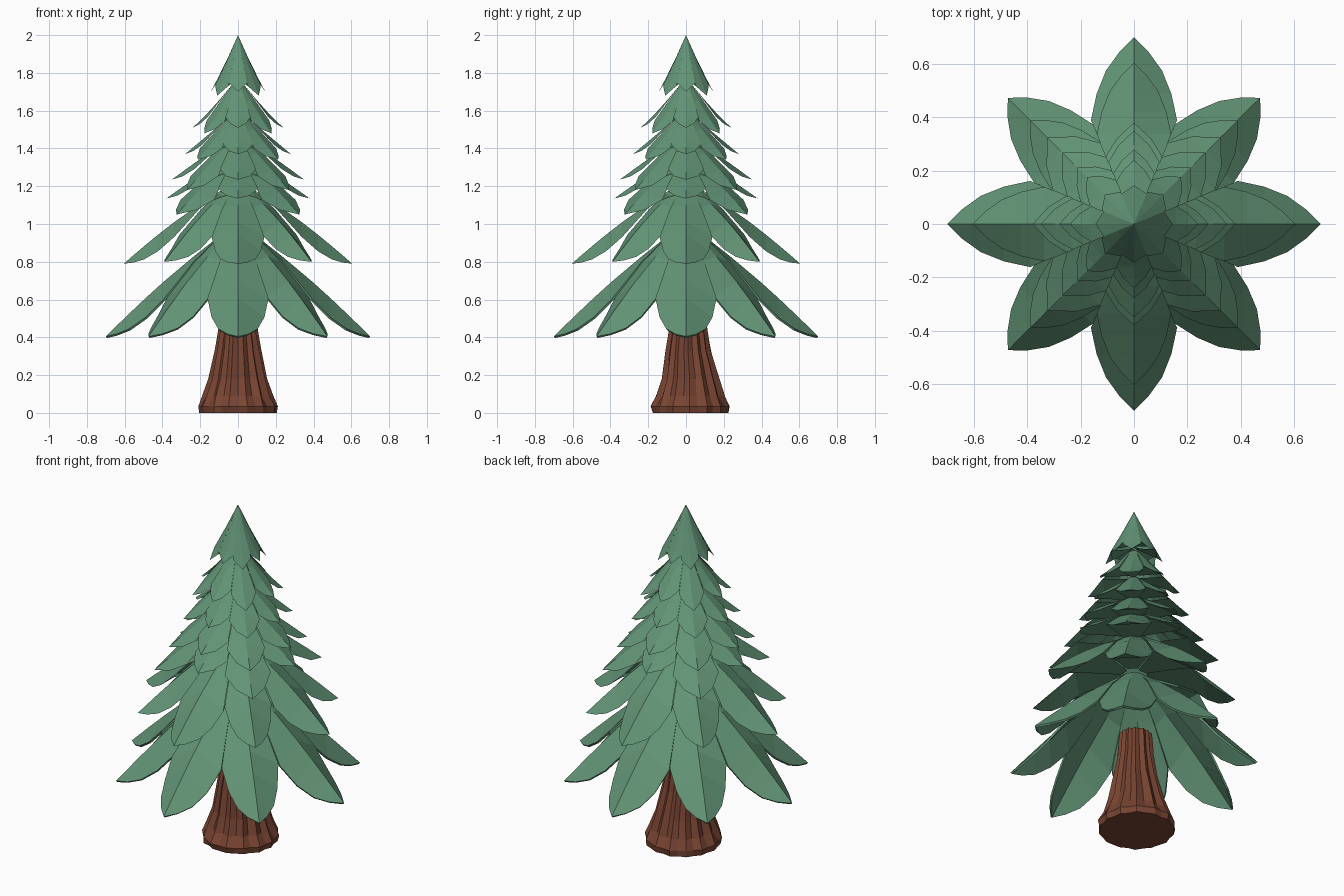
import bpy, bmesh, math, random

if "Cube" in bpy.data.objects:
    bpy.data.objects.remove(bpy.data.objects["Cube"])

random.seed(4)


def material(name, rgb):
    m = bpy.data.materials.new(name)
    m.diffuse_color = (*rgb, 1)
    m.use_nodes = True
    m.node_tree.nodes["Principled BSDF"].inputs["Base Color"].default_value = m.diffuse_color
    return m


needle_green = material("needle_green", (0.122, 0.296, 0.181))
bark_brown = material("bark_brown", (0.188, 0.058, 0.032))


def make_object(name, bm, mat):
    bmesh.ops.remove_doubles(bm, verts=bm.verts, dist=0.0005)
    bmesh.ops.recalc_face_normals(bm, faces=bm.faces)
    mesh = bpy.data.meshes.new(name)
    bm.to_mesh(mesh)
    bm.free()
    mesh.materials.append(mat)
    ob = bpy.data.objects.new(name, mesh)
    bpy.context.collection.objects.link(ob)
    return ob


# Leaf outlines: (fraction from root to tip, half width / tip radius, edge droop / tip radius)
# A width of None means the leaf touches its neighbours there.
NOTCH = math.tan(math.pi / 8)
LONG = [(0.25, None, 0.04), (0.50, None, 0.13), (0.66, 0.20, 0.145),
        (0.80, 0.15, 0.115), (0.91, 0.08, 0.06), (1.0, 0.0, 0.0)]
STAR = [(0.30, None, 0.03), (0.62, None, 0.09), (0.82, 0.17, 0.07), (1.0, 0.0, 0.0)]
CROWN = [(0.40, None, 0.03), (0.78, None, 0.08), (1.0, 0.0, 0.0)]


def add_strip(bm, rows):
    for a, b in zip(rows, rows[1:]):
        for i in (0, 1):
            pts = []
            for p in (a[i], a[i + 1], b[i + 1], b[i]):
                if all(math.dist(p, q) > 1e-5 for q in pts):
                    pts.append(p)
            if len(pts) > 2:
                bm.faces.new([bm.verts.new(p) for p in pts])


def add_leaf(bm, angle, root, tip, bow, outline, closed):
    (r0, z0), (r1, z1) = root, tip
    c, s = math.cos(angle), math.sin(angle)
    top, under, notch_z = [], [], z0
    stations = []
    for t, w, droop in [(0, None, 0)] + outline:
        r = r0 + t * (r1 - r0)
        half = r * NOTCH if w is None else min(w * r1, r * NOTCH)
        z = z0 + t * (z1 - z0) + bow * math.sin(math.pi * t)
        stations.append((r, half, z, droop * r1))
        if w is None:
            notch_z = z - droop * r1
    for r, w, z, d in stations:
        # the underside follows the leaf edge, then runs nearly flat to the middle
        low = z - d
        if low > notch_z:
            low = notch_z + 0.15 * (low - notch_z)
        top.append([(r * c - k * w * s, r * s + k * w * c, z - abs(k) * d) for k in (-1, 0, 1)])
        under.append([(r * c - k * w * s, r * s + k * w * c, low) for k in (-1, 0, 1)])
    add_strip(bm, top)
    if closed:
        add_strip(bm, under)


# Branch tiers: root, axial tip, diagonal tip (radius, height), ridge bow, outline
TIERS = [
    ((0.08, 0.95), (0.70, 0.405), (0.67, 0.405), 0.02, LONG),
    ((0.07, 1.19), (0.605, 0.79), (0.55, 0.80), 0.02, LONG),
    ((0.05, 1.34), (0.38, 1.135), (0.46, 1.05), 0.01, STAR),
    ((0.04, 1.45), (0.35, 1.235), (0.38, 1.18), 0.005, STAR),
    ((0.04, 1.57), (0.28, 1.37), (0.30, 1.34), 0.0, STAR),
    ((0.03, 1.74), (0.24, 1.51), (0.25, 1.48), -0.01, STAR),
    ((0.00, 2.00), (0.145, 1.70), (0.155, 1.68), -0.01, CROWN),
]
for n, (root, axial, diagonal, bow, outline) in enumerate(TIERS):
    bm = bmesh.new()
    for k in range(8):
        tip = diagonal if k % 2 else axial
        add_leaf(bm, k * math.pi / 4, root, tip, bow, outline, n > 0)
    ob = make_object(f"branch_tier_{n + 1}", bm, needle_green)
    if n == 0:
        solid = ob.modifiers.new("thickness", 'SOLIDIFY')
        solid.thickness = 0.012
        solid.offset = -1

# Trunk: flared, with ridged bark
PROFILE = [(0.0, 0.205), (0.035, 0.212), (0.09, 0.188), (0.18, 0.156),
           (0.33, 0.122), (0.46, 0.1), (0.60, 0.09)]
SIDES = 28
jitter = [random.uniform(-0.03, 0.03) for _ in range(SIDES)]
bm = bmesh.new()
rings = []
for z, r in PROFILE:
    ring = []
    for i in range(SIDES):
        a = 2 * math.pi * i / SIDES + jitter[i]
        groove = 1.0 if i % 2 == 0 else (0.96 if z < 0.05 else 0.88)
        lean = 0.022 if z < 0.3 else 0.012
        rr = r * groove * random.uniform(0.98, 1.02)
        ring.append(bm.verts.new((rr * math.cos(a), rr * math.sin(a) + lean, z)))
    rings.append(ring)
for a, b in zip(rings, rings[1:]):
    for i in range(SIDES):
        j = (i + 1) % SIDES
        bm.faces.new((a[i], a[j], b[j], b[i]))
bm.faces.new(rings[0])
bm.faces.new(rings[-1])
make_object("trunk", bm, bark_brown)
